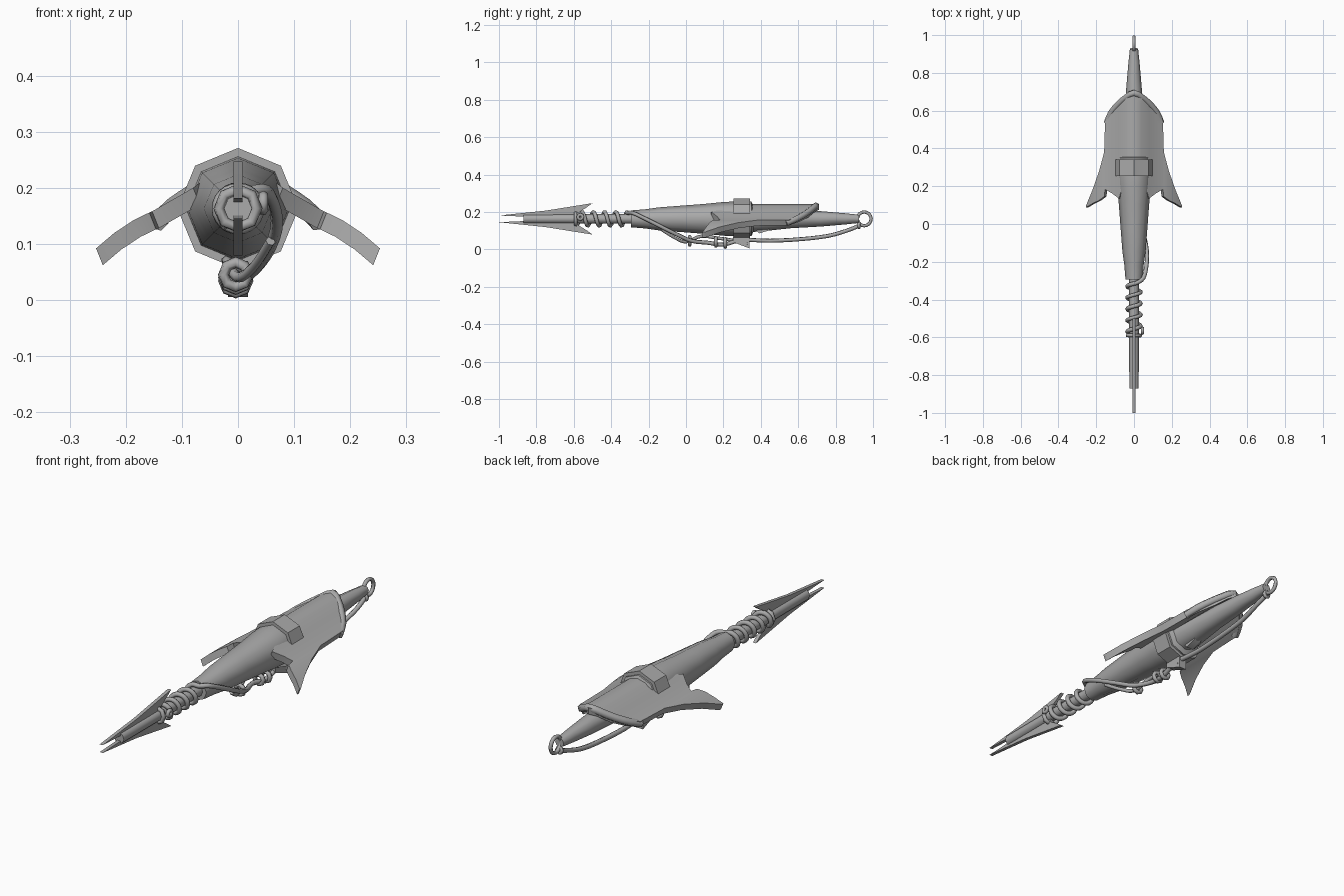
import bpy, bmesh, math
from mathutils import Vector

if "Cube" in bpy.data.objects:
    bpy.data.objects.remove(bpy.data.objects["Cube"])

AXIS = 0.163          # height of the long axis

grey = bpy.data.materials.new("steel_grey")
grey.diffuse_color = (0.4, 0.4, 0.4, 1)
grey.use_nodes = True
grey.node_tree.nodes["Principled BSDF"].inputs["Base Color"].default_value = grey.diffuse_color


def finish(name, bm, angle=40):
    bmesh.ops.recalc_face_normals(bm, faces=bm.faces)
    me = bpy.data.meshes.new(name)
    bm.to_mesh(me)
    bm.free()
    ob = bpy.data.objects.new(name, me)
    bpy.context.collection.objects.link(ob)
    me.materials.append(grey)
    bpy.ops.object.select_all(action='DESELECT')
    ob.select_set(True)
    bpy.context.view_layer.objects.active = ob
    bpy.ops.object.shade_smooth_by_angle(angle=math.radians(angle))
    return ob


def lathe(name, profile, sides=8, angle=50):
    """Closed spindle along y from (y, radius) pairs, one corner pointing up."""
    bm = bmesh.new()
    rings = []
    for y, r in profile:
        rings.append([bm.verts.new((r * math.sin(2 * math.pi * i / sides), y,
                                    AXIS + r * math.cos(2 * math.pi * i / sides)))
                      for i in range(sides)])
    for a, b in zip(rings, rings[1:]):
        for i in range(sides):
            j = (i + 1) % sides
            bm.faces.new((a[i], a[j], b[j], b[i]))
    bm.faces.new(rings[0])
    bm.faces.new(rings[-1])
    return finish(name, bm, angle)


def tube(name, pts, radius, closed=False, steps=4, sides=6):
    """Smooth tube through the points."""
    P = [Vector(p) for p in pts]
    n = len(P)
    path = []
    for i in range(n if closed else n - 1):
        if closed:
            a, b, c, d = (P[(i + k) % n] for k in (-1, 0, 1, 2))
        else:
            a, b, c, d = (P[min(max(i + k, 0), n - 1)] for k in (-1, 0, 1, 2))
        for s in range(steps):
            t = s / steps
            path.append(0.5 * (2 * b + (c - a) * t + (2 * a - 5 * b + 4 * c - d) * t * t
                               + (3 * b - a - 3 * c + d) * t ** 3))
    if not closed:
        path.append(P[-1])
    m = len(path)
    bm = bmesh.new()
    rings, u = [], None
    for i, p in enumerate(path):
        if closed:
            t = path[(i + 1) % m] - path[i - 1]
        else:
            t = path[min(i + 1, m - 1)] - path[max(i - 1, 0)]
        t.normalize()
        u = t.orthogonal() if u is None else u - t * u.dot(t)
        u.normalize()
        v = t.cross(u)
        rings.append([bm.verts.new(p + radius * (math.cos(k * 2 * math.pi / sides) * u
                                                 + math.sin(k * 2 * math.pi / sides) * v))
                      for k in range(sides)])
    for i in range(m if closed else m - 1):
        a, b = rings[i], rings[(i + 1) % m]
        for k in range(sides):
            j = (k + 1) % sides
            bm.faces.new((a[k], a[j], b[j], b[k]))
    if not closed:
        bm.faces.new(rings[0])
        bm.faces.new(rings[-1])
    return finish(name, bm, 65)


def ring_points(center, r, axis_y=False, n=8):
    x, y, z = center
    if axis_y:
        return [(x + r * math.cos(2 * math.pi * i / n), y, z + r * math.sin(2 * math.pi * i / n)) for i in range(n)]
    return [(x, y + r * math.cos(2 * math.pi * i / n), z + r * math.sin(2 * math.pi * i / n)) for i in range(n)]


def prism(name, outline, half):
    """Side outline in (y, z), extruded across x."""
    bm = bmesh.new()
    L = [bm.verts.new((-half, y, z)) for y, z in outline]
    R = [bm.verts.new((half, y, z)) for y, z in outline]
    bm.faces.new(L)
    bm.faces.new(R)
    for i in range(len(outline)):
        j = (i + 1) % len(outline)
        bm.faces.new((L[i], L[j], R[j], R[i]))
    return finish(name, bm, 30)


# Shaft, tapered handle and tail
lathe("shaft", [(-0.87, 0.025), (-0.28, 0.026)])
lathe("handle", [(-0.295, 0.045), (-0.22, 0.051), (-0.15, 0.061), (-0.02, 0.071),
                 (0.1, 0.08), (0.2, 0.09), (0.26, 0.093), (0.35, 0.092), (0.36, 0.07),
                 (0.45, 0.062), (0.56, 0.05), (0.72, 0.041), (0.85, 0.03), (0.925, 0.022)])

# Strap around the handle with a buckle block below
lathe("strap", [(0.255, 0.108), (0.342, 0.108)], angle=20)
prism("strap_buckle", [(0.25, 0.07), (0.25, 0.04), (0.3, 0.02), (0.34, 0.005), (0.34, 0.07)], 0.018)
prism("trigger", [(0.37, 0.11), (0.39, 0.085), (0.44, 0.1), (0.46, 0.12)], 0.018)

# Barbed blades, above and below the shaft
blade = [(-1.0, 0.018), (-0.75, 0.044), (-0.5, 0.084), (-0.53, 0.062), (-0.575, 0.034),
         (-0.57, 0.022), (-0.87, 0.012)]
for name, s in (("upper_blade", 1), ("lower_blade", -1)):
    prism(name, [(y, AXIS + s * h) for y, h in blade], 0.008)

# Winged shell: columns of (x, z, front y, back y), mirrored across the middle
cols = [(0.0, 0.242, 0.26, 0.712), (0.04, 0.23, 0.26, 0.688), (0.08, 0.2, 0.135, 0.652),
        (0.12, 0.177, 0.165, 0.605), (0.153, 0.158, 0.182, 0.55), (0.158, 0.156, 0.145, 0.38),
        (0.185, 0.143, 0.125, 0.28), (0.22, 0.12, 0.108, 0.18), (0.253, 0.092, 0.088, 0.1)]
bm = bmesh.new()
ROWS = 8
strips = []
for x, z, y0, y1 in [(-c[0],) + c[1:] for c in cols[:0:-1]] + cols:
    col = []
    for thick in (0, 0.03):
        for i in range(ROWS + 1):
            y = y0 + (y1 - y0) * i / ROWS
            nx = 0.4 if abs(x) > 0.03 else 0
            col.append(bm.verts.new((x - math.copysign(thick * nx, x), y, z - thick)))
    strips.append(col[:ROWS + 1] + col[:ROWS:-1])   # closed loop around the section
for a, b in zip(strips, strips[1:]):
    for i in range(len(a)):
        j = (i + 1) % len(a)
        bm.faces.new((a[i], a[j], b[j], b[i]))
bm.faces.new(strips[0])
bm.faces.new(strips[-1])
finish("winged_shell", bm, 35)

# Rounded lip along the rear edge of the shell
lip = [(0.143, 0.535, 0.14), (0.12, 0.59, 0.163), (0.08, 0.638, 0.19), (0.04, 0.672, 0.215)]
tube("shell_lip", [(-x, y, z) for x, y, z in lip] + [(0, 0.694, 0.234)] + lip[::-1], 0.018, steps=2)

# Tail ring and its knot
tube("tail_ring", ring_points((0, 0.953, AXIS), 0.037), 0.009, closed=True, steps=2)
tube("tail_knot", ring_points((0, 0.925, 0.128), 0.013, True), 0.008, closed=True, steps=1)

# Rope: from the tail, slack underneath, up the right side, then wound round the shaft
rope = [(0, 0.93, 0.128), (0.005, 0.86, 0.1), (0.0, 0.76, 0.072), (0, 0.62, 0.055), (0, 0.45, 0.046),
        (0.005, 0.3, 0.05), (0, 0.2, 0.025), (-0.01, 0.12, 0.035), (0.02, 0.03, 0.045),
        (0.05, -0.05, 0.08), (0.068, -0.14, 0.125), (0.066, -0.22, 0.165), (0.05, -0.285, 0.195)]
TURNS, N = 4.5, 36
for i in range(N + 1):
    a = math.radians(60) + 2 * math.pi * TURNS * i / N
    rope.append((0.036 * math.cos(a), -0.31 - 0.27 * i / N, AXIS + 0.036 * math.sin(a)))
tube("rope", rope, 0.011, steps=3)

# Second slack strand, loops under the handle and knots
tube("slack_strand", [(0.012, 0.33, 0.03), (-0.012, 0.24, 0.05), (-0.018, 0.17, 0.06), (-0.02, 0.08, 0.07),
                      (0.0, 0.0, 0.04), (0.03, -0.06, 0.062), (0.058, -0.13, 0.105)], 0.009)
for i, (y, z) in enumerate(((0.02, 0.045), (0.16, 0.04), (0.21, 0.034))):
    tube("rope_loop_%d" % (i + 1), ring_points((-0.004, y, z), 0.022, True), 0.01, closed=True, steps=1)
tube("shaft_knot", ring_points((0.045, -0.565, AXIS + 0.01), 0.013), 0.009, closed=True, steps=1)
tube("shaft_coil", ring_points((0, -0.59, AXIS), 0.034, True), 0.01, closed=True, steps=1)
